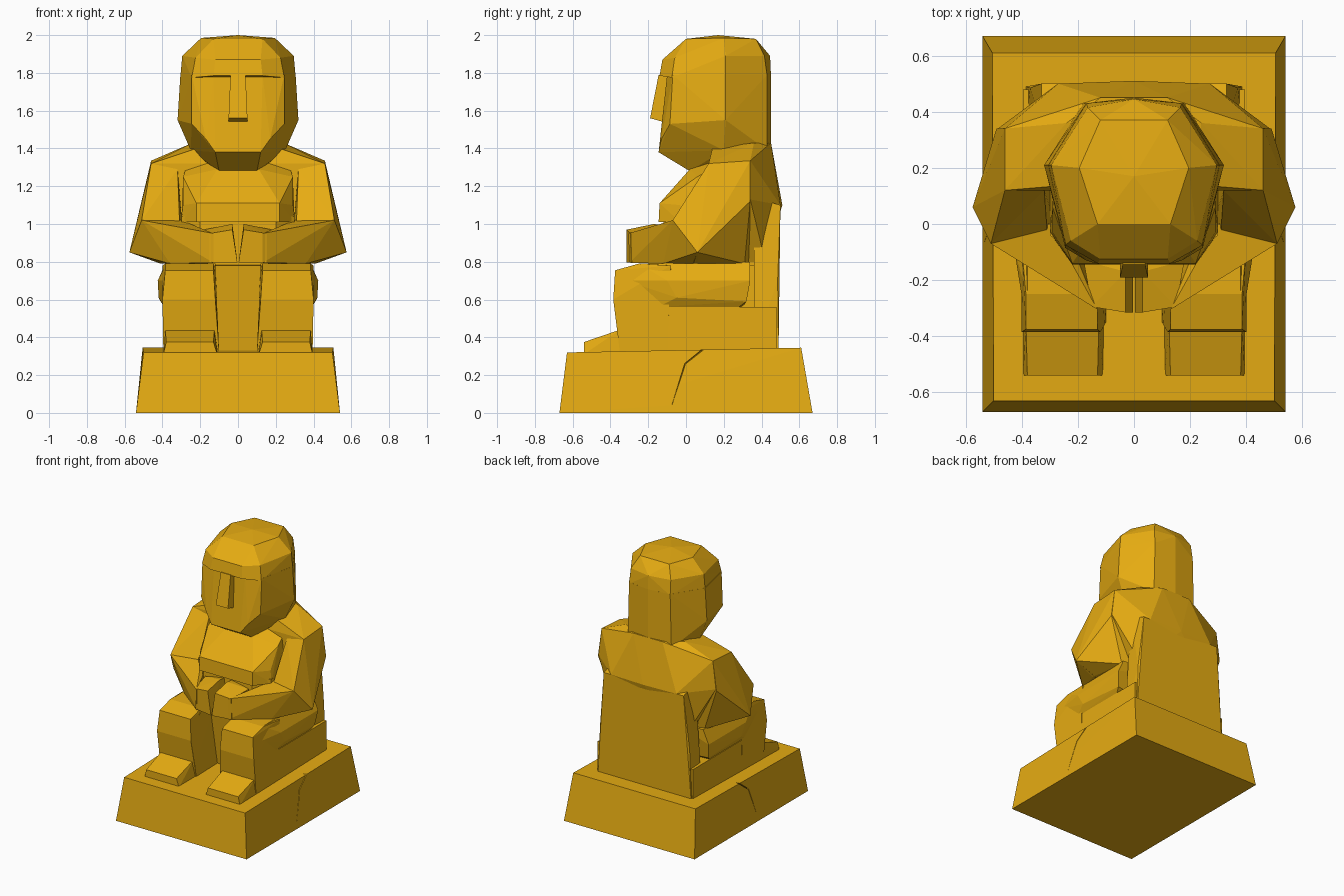
import bpy, bmesh, math

gold = bpy.data.materials.new("gold")
gold.diffuse_color = (0.79, 0.41, 0.006, 1)


def hull(name, pts, pair=False):
    """Faceted block around a few corner points.
    pair=False: points are mirrored in x into one block; pair=True: two mirrored blocks."""
    if not pair:
        pts = list(dict.fromkeys(pts + [(-x, y, z) for x, y, z in pts]))
    bm = bmesh.new()
    for p in pts:
        bm.verts.new(p)
    res = bmesh.ops.convex_hull(bm, input=bm.verts[:])
    loose = {g for g in res["geom_interior"] + res["geom_unused"]
             if isinstance(g, bmesh.types.BMVert)}
    bmesh.ops.delete(bm, geom=list(loose), context='VERTS')
    bmesh.ops.dissolve_limit(bm, angle_limit=math.radians(2), verts=bm.verts[:], edges=bm.edges[:])
    bmesh.ops.recalc_face_normals(bm, faces=bm.faces[:])
    me = bpy.data.meshes.new(name)
    bm.to_mesh(me)
    bm.free()
    me.materials.append(gold)
    ob = bpy.data.objects.new(name, me)
    bpy.context.collection.objects.link(ob)
    if pair:
        ob.modifiers.new("mirror", 'MIRROR').use_mirror_merge = False
    return ob


def box(x, y0, y1, z0, z1):
    return [(a, b, c) for a in x for b in (y0, y1) for c in (z0, z1)]


# plinth with sloping sides
plinth = hull("plinth", [(0.54, -0.67, 0), (0.54, 0.67, 0),
                         (0.50, -0.63, 0.32), (0.505, 0.61, 0.345)])

# crack running up each side of the plinth
path = [(-0.075, 0.04), (-0.04, 0.15), (-0.005, 0.26), (0.12, 0.36)]
for i, ((ya, za), (yb, zb)) in enumerate(zip(path, path[1:])):
    pts = []
    for y, z in ((ya, za), (yb, zb)):
        w, inner = 0.005 + 0.02 * z, 0.54 - 0.12 * z - 0.07 * z
        pts += [(inner, y, z), (0.6, y - w, z + w), (0.6, y + w, z - w)]
    cutter = hull("crack_cutter", pts, pair=True)
    cutter.hide_render = True
    cutter.hide_viewport = True
    cut = plinth.modifiers.new("crack", 'BOOLEAN')
    cut.operation = 'DIFFERENCE'
    cut.object = cutter

# seat, lap filler and back slab
hull("seat", box([0.395], -0.10, 0.48, 0.31, 0.56))
hull("lap", [(0.13, -0.10, 0.33), (0.13, -0.16, 0.78), (0.30, 0.40, 0.33), (0.30, 0.40, 0.82)])
hull("back_slab", [(0.385, 0.49, 0.33), (0.385, 0.36, 0.33), (0.37, 0.485, 0.70),
                   (0.33, 0.50, 1.10), (0.33, 0.36, 1.14)])

# legs
hull("thigh", [(0.12, -0.25, 0.79), (0.38, -0.25, 0.79), (0.12, 0.34, 0.80), (0.38, 0.34, 0.80),
               (0.425, -0.10, 0.70), (0.425, 0.34, 0.70), (0.42, -0.05, 0.61), (0.41, 0.32, 0.59),
               (0.39, -0.15, 0.56), (0.39, 0.28, 0.56), (0.12, -0.15, 0.56), (0.12, 0.30, 0.56),
               (0.39, -0.32, 0.70), (0.13, -0.32, 0.70)], pair=True)
hull("shin", [(0.13, -0.375, 0.755), (0.385, -0.375, 0.755), (0.13, -0.25, 0.79), (0.385, -0.25, 0.79),
              (0.12, -0.385, 0.60), (0.40, -0.385, 0.60), (0.105, -0.36, 0.41), (0.395, -0.36, 0.41),
              (0.10, -0.35, 0.32), (0.395, -0.35, 0.32), (0.10, -0.08, 0.32), (0.395, -0.10, 0.32),
              (0.12, -0.08, 0.79), (0.40, -0.08, 0.78)], pair=True)
hull("foot", [(0.13, -0.54, 0.375), (0.38, -0.54, 0.375), (0.11, -0.54, 0.31), (0.395, -0.54, 0.31),
              (0.125, -0.35, 0.44), (0.385, -0.35, 0.44), (0.105, -0.35, 0.31), (0.395, -0.35, 0.31)],
     pair=True)

# torso: belly, chest and rounded shoulders
hull("belly", [(0.30, -0.04, 0.78), (0.20, -0.12, 0.78), (0.30, 0.46, 0.78),
               (0.30, -0.04, 1.04), (0.20, -0.12, 1.04), (0.30, 0.46, 1.04)])
hull("chest", [(0.11, 0.02, 1.29), (0.29, 0.06, 1.25), (0.22, -0.14, 1.11), (0.29, -0.03, 1.10),
               (0.22, -0.145, 1.01), (0.30, -0.03, 1.01), (0.25, 0.30, 1.38), (0.30, 0.30, 1.01)])
hull("shoulders", [(0.27, 0.50, 1.10), (0.0, 0.51, 1.10), (0.485, 0.34, 1.13), (0.46, 0.34, 1.335),
                   (0.46, 0.12, 1.32), (0.32, 0.12, 1.32), (0.24, 0.36, 1.43), (0.22, 0.14, 1.40),
                   (0.12, 0.45, 1.43), (0.30, 0.12, 1.05), (0.31, 0.42, 0.80), (0.30, 0.12, 0.80)])

# arms folded in front, hands meeting in the middle
hull("upper_arm", [(0.46, 0.34, 1.335), (0.46, 0.12, 1.32), (0.32, 0.12, 1.29), (0.32, 0.32, 1.32),
                   (0.49, 0.34, 1.12), (0.31, -0.02, 1.02), (0.51, -0.07, 1.02), (0.575, 0.06, 0.85),
                   (0.41, 0.04, 0.79), (0.37, 0.31, 0.79), (0.28, 0.0, 0.80), (0.28, 0.34, 0.80)],
     pair=True)
hull("forearm", [(0.51, -0.07, 1.02), (0.30, 0.0, 1.02), (0.575, 0.06, 0.85), (0.41, 0.06, 0.79),
                 (0.20, -0.13, 0.97), (0.13, -0.305, 0.95), (0.13, -0.30, 0.795),
                 (0.18, -0.08, 0.79), (0.36, -0.12, 0.79)], pair=True)
hull("hand", [(0.15, -0.295, 0.95), (0.15, -0.29, 0.795), (0.03, -0.315, 0.97), (0.003, -0.315, 0.795),
              (0.03, -0.17, 1.0), (0.18, -0.13, 0.97), (0.003, -0.10, 0.795), (0.15, -0.10, 0.795),
              (0.03, -0.10, 0.99)], pair=True)

# head: face block, overhanging brow cap and nose
hull("face", [(0, 0.45, 1.79), (0.17, 0.43, 1.79), (0.305, 0.21, 1.79), (0.245, -0.07, 1.79),
              (0.13, -0.10, 1.79), (0.32, 0.21, 1.55), (0.245, -0.085, 1.53), (0.12, -0.145, 1.38),
              (0.17, -0.13, 1.45), (0.25, 0.20, 1.39), (0.18, 0.43, 1.39), (0, 0.45, 1.39),
              (0.10, 0.02, 1.28), (0.15, 0.35, 1.28)])
hull("brow_cap", [(0, 0.45, 1.78), (0.17, 0.43, 1.78), (0.305, 0.21, 1.78), (0.245, -0.075, 1.775),
                  (0.13, -0.14, 1.785), (0, 0.445, 1.89), (0.165, 0.415, 1.89), (0.295, 0.21, 1.89),
                  (0.225, -0.06, 1.88), (0.12, -0.125, 1.87), (0.195, 0.20, 1.985),
                  (0.12, 0.37, 1.98), (0.13, 0.0, 1.98), (0, 0.17, 2.0)])
hull("nose", [(0.04, -0.145, 1.79), (0.04, -0.08, 1.79), (0.05, -0.19, 1.56), (0.05, -0.10, 1.535)])
